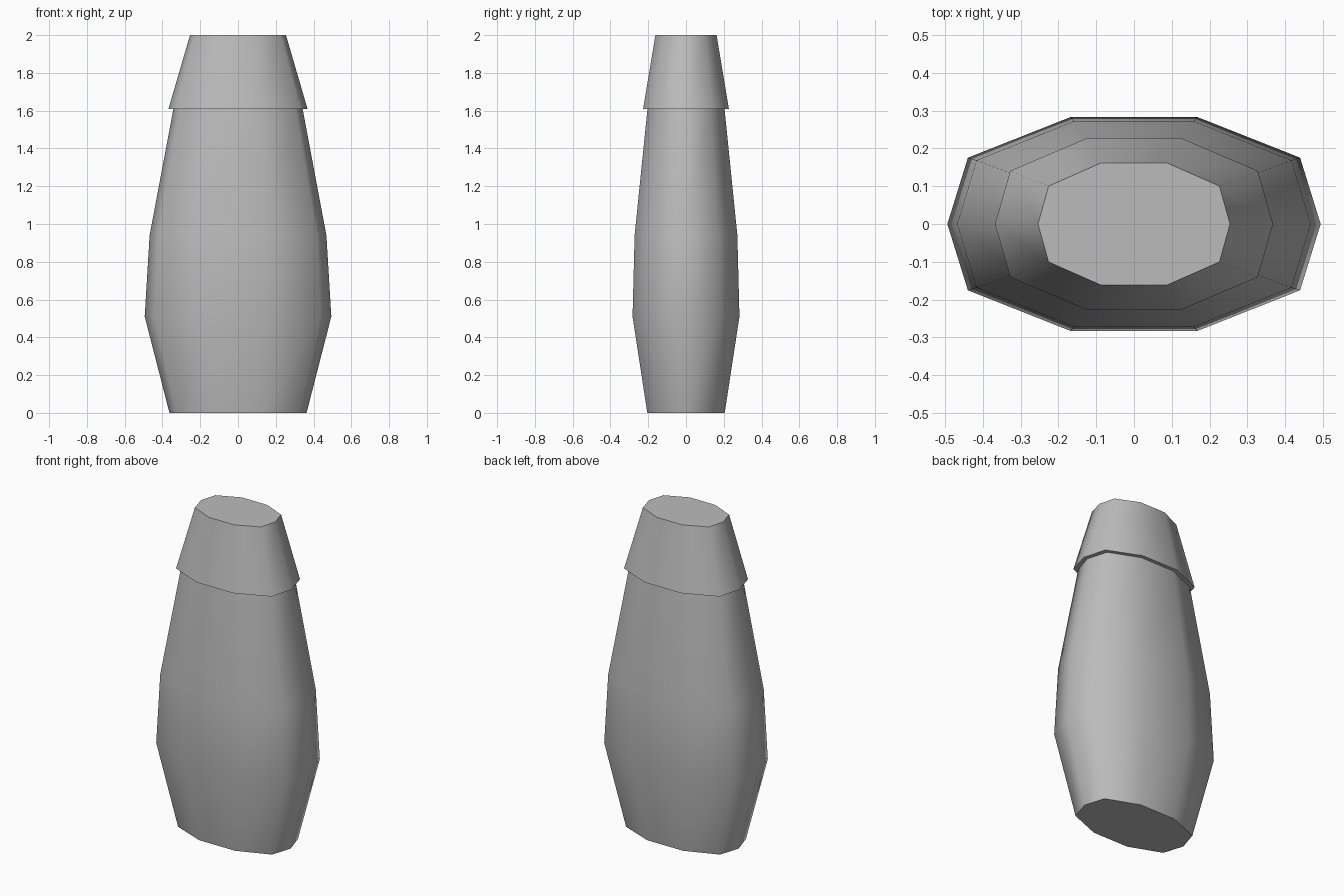
import bpy, bmesh, math

cube = bpy.data.objects.get("Cube")
if cube:
    bpy.data.objects.remove(cube, do_unlink=True)

grey = bpy.data.materials.new("plain grey")
grey.use_nodes = True
colour = (0.5, 0.5, 0.5, 1)
grey.diffuse_color = colour
grey.node_tree.nodes["Principled BSDF"].inputs["Base Color"].default_value = colour

# Ten-sided flattened outline, as fractions of half width and half depth
quarter = [(0.89, 0.62), (0.34, 1)]
half = [(1, 0)] + quarter + [(-x, y) for x, y in reversed(quarter)]
outline = half + [(-x, -y) for x, y in half]


def loft(name, rings, close_bottom=False, close_top=False):
    """Skin stacked outlines, each given as half width, half depth, height."""
    bm = bmesh.new()
    loops = [[bm.verts.new((x * w, y * d, z)) for x, y in outline]
             for w, d, z in rings]
    n = len(outline)
    for low, high in zip(loops, loops[1:]):
        for i in range(n):
            j = (i + 1) % n
            bm.faces.new((low[i], low[j], high[j], high[i]))
    if close_bottom:
        bm.faces.new(loops[0][::-1])
    if close_top:
        bm.faces.new(loops[-1])
    mesh = bpy.data.meshes.new(name)
    bm.to_mesh(mesh)
    bm.free()
    mesh.materials.append(grey)
    obj = bpy.data.objects.new(name, mesh)
    bpy.context.collection.objects.link(obj)
    bpy.ops.object.select_all(action='DESELECT')
    obj.select_set(True)
    bpy.context.view_layer.objects.active = obj
    bpy.ops.object.shade_smooth_by_angle(angle=math.radians(60))


# Bulging bottle body
loft("bottle_body", [(0.363, 0.205, 0), (0.494, 0.283, 0.51),
                     (0.468, 0.272, 0.94), (0.342, 0.204, 1.61)],
     close_bottom=True)

# Tapered cap with a small overhanging lip
loft("bottle_cap", [(0.342, 0.204, 1.61), (0.368, 0.227, 1.61),
                    (0.254, 0.162, 2)], close_top=True)
